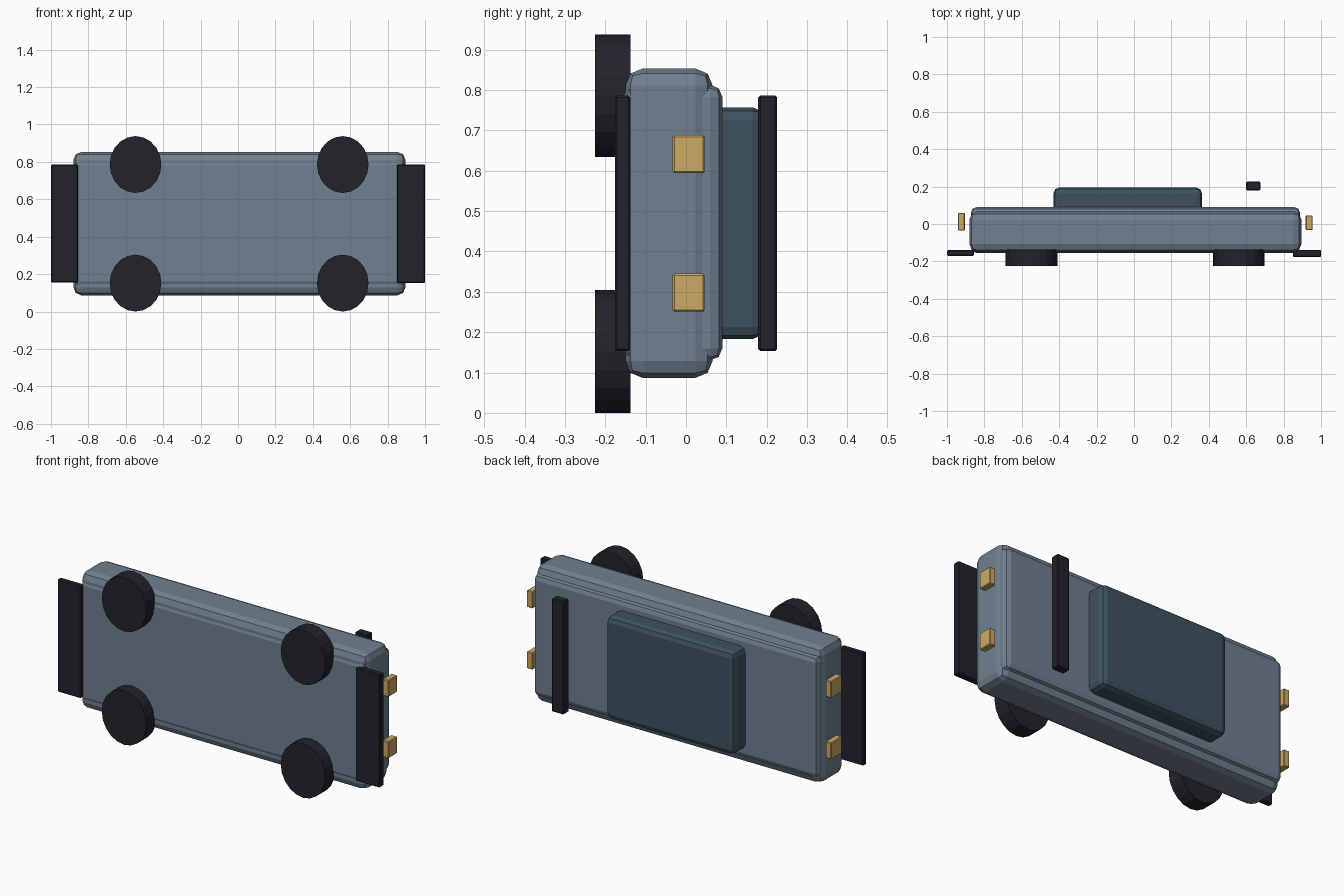
import bpy, bmesh, math
from mathutils import Matrix

if "Cube" in bpy.data.objects:
    bpy.data.objects.remove(bpy.data.objects["Cube"])


def material(name, rgb):
    m = bpy.data.materials.new(name)
    m.diffuse_color = (*rgb, 1)
    m.use_nodes = True
    m.node_tree.nodes["Principled BSDF"].inputs["Base Color"].default_value = m.diffuse_color
    return m


PAINT = material("slate_paint", (0.162, 0.216, 0.279))
GLASS = material("dark_teal_glass", (0.047, 0.085, 0.115))
BLACK = material("black_rubber", (0.016, 0.016, 0.024))
LAMP = material("amber_lamp", (0.60, 0.40, 0.13))


def add_object(name, bm, mat):
    mesh = bpy.data.meshes.new(name)
    bm.to_mesh(mesh)
    bm.free()
    mesh.materials.append(mat)
    ob = bpy.data.objects.new(name, mesh)
    bpy.context.collection.objects.link(ob)
    return ob


def box(name, xs, ys, zs, mat, bevel, segments=2):
    """Bevelled box from its x, y and z ranges."""
    bm = bmesh.new()
    bmesh.ops.create_cube(bm, size=1)
    for v in bm.verts:
        for i, (lo, hi) in enumerate((xs, ys, zs)):
            v.co[i] = lo if v.co[i] < 0 else hi
    ob = add_object(name, bm, mat)
    mod = ob.modifiers.new("bevel", "BEVEL")
    mod.width, mod.segments = bevel, segments
    return ob


# Car lying on its side: underside faces -y, roof faces +y
box("body_shell", (-0.88, 0.895), (-0.15, 0.066), (0.087, 0.853), PAINT, 0.042)
box("body_deck", (-0.872, 0.888), (-0.155, 0.09), (0.13, 0.813), PAINT, 0.03)
box("cabin", (-0.43, 0.363), (0.03, 0.195), (0.183, 0.757), GLASS, 0.03)

# Plates at both ends and the rear wing
box("front_splitter", (-1.0, -0.855), (-0.17, -0.14), (0.155, 0.785), BLACK, 0.005, 1)
box("rear_diffuser", (0.85, 1.0), (-0.176, -0.138), (0.153, 0.786), BLACK, 0.005, 1)
box("rear_wing", (0.6, 0.675), (0.179, 0.226), (0.153, 0.786), BLACK, 0.005, 1)

# Lamps
for side, z in (("left", 0.298), ("right", 0.641)):
    span = (z - 0.047, z + 0.047)
    box("front_lamp_" + side, (-0.941, -0.904), (-0.035, 0.059), span, LAMP, 0.004, 1)
    box("rear_lamp_" + side, (0.918, 0.955), (-0.033, 0.046), span, LAMP, 0.004, 1)

# Wheels, slightly taller than wide
for end, x in (("front", -0.548), ("rear", 0.56)):
    for side, z in (("left", 0.152), ("right", 0.786)):
        bm = bmesh.new()
        bmesh.ops.create_cone(bm, cap_ends=True, segments=20, radius1=1, radius2=1,
                              depth=1, matrix=Matrix.Rotation(math.pi / 2, 4, 'X'))
        bmesh.ops.scale(bm, vec=(0.138, 0.088, 0.152), verts=bm.verts)
        bmesh.ops.translate(bm, vec=(x, -0.181, z), verts=bm.verts)
        add_object(f"{end}_wheel_{side}", bm, BLACK)
